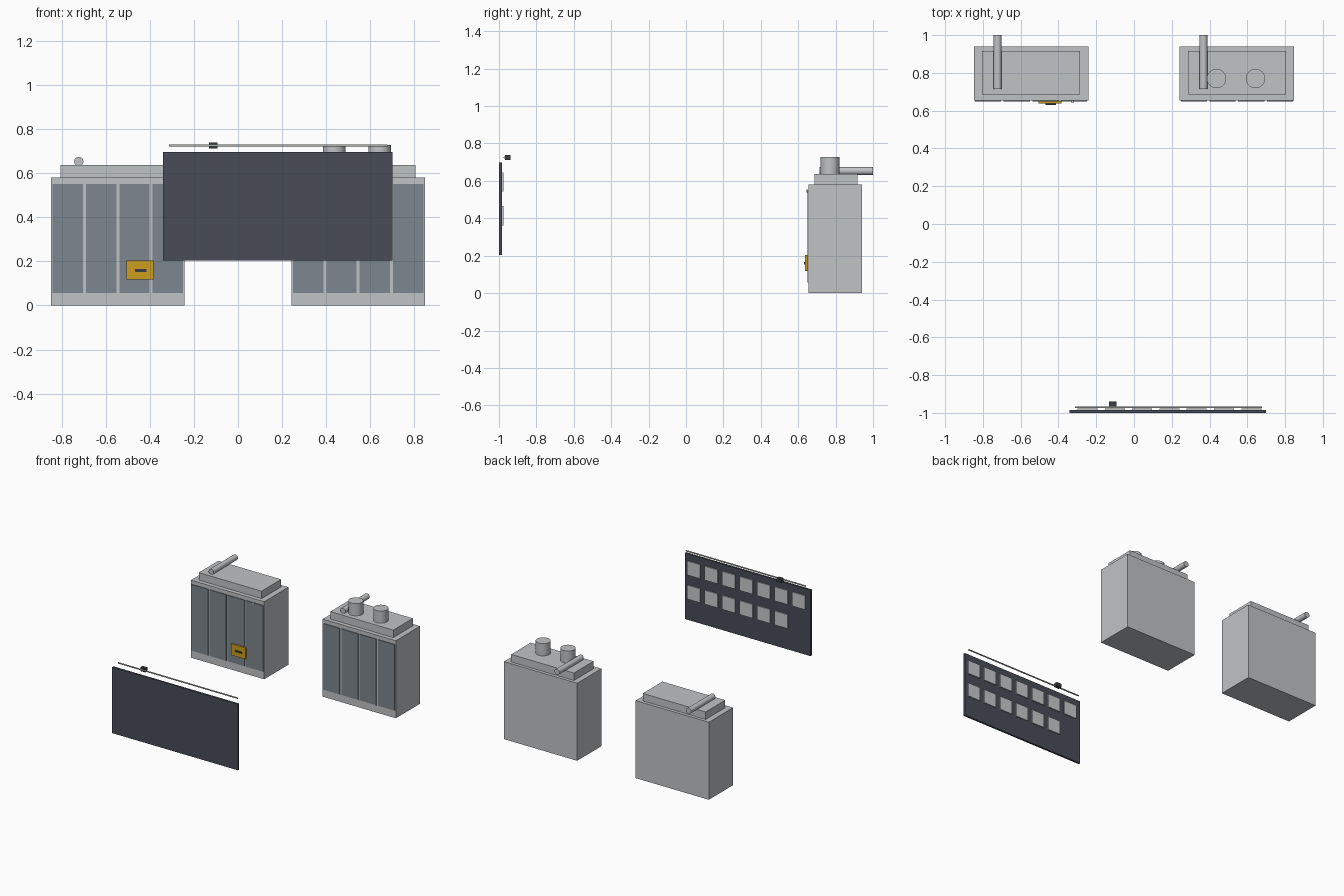
import bpy
import math

if "Cube" in bpy.data.objects:
    bpy.data.objects.remove(bpy.data.objects["Cube"])


def material(name, srgb):
    m = bpy.data.materials.new(name)
    lin = [(c / 255 / 12.92) if c < 11 else ((c / 255 + 0.055) / 1.055) ** 2.4 for c in srgb]
    m.diffuse_color = (*lin, 1)
    m.use_nodes = True
    m.node_tree.nodes["Principled BSDF"].inputs["Base Color"].default_value = m.diffuse_color
    return m


BODY = material("light grey", (192, 195, 197))
PANEL = material("slate grey", (126, 134, 142))
BOARD = material("dark slate", (72, 76, 86))
YELLOW = material("amber", (204, 158, 30))
DARK = material("charcoal", (58, 61, 66))
PLATE = material("pale grey", (198, 202, 205))
METAL = material("rail grey", (178, 184, 176))


def box(name, x, y, z, mat):
    """Box from (min, max) ranges on each axis."""
    bpy.ops.mesh.primitive_cube_add(size=1, location=[sum(r) / 2 for r in (x, y, z)])
    o = bpy.context.object
    o.name = name
    o.scale = [r[1] - r[0] for r in (x, y, z)]
    bpy.ops.object.transform_apply(location=False, rotation=False, scale=True)
    o.data.materials.append(mat)
    return o


def rod(name, centre, radius, length, mat, axis="Z", sides=32):
    rot = {"X": (0, math.pi / 2, 0), "Y": (math.pi / 2, 0, 0), "Z": (0, 0, 0)}[axis]
    bpy.ops.mesh.primitive_cylinder_add(vertices=sides, radius=radius, depth=length,
                                        location=centre, rotation=rot)
    o = bpy.context.object
    o.name = name
    o.data.materials.append(mat)
    bpy.ops.object.shade_smooth_by_angle(angle=math.radians(40))
    return o


# Two cabinets, each with a stepped cap, rear pipe and four front door panels
for side, cx in (("left", -0.545), ("right", 0.545)):
    box(side + "_cabinet", (cx - 0.303, cx + 0.303), (0.655, 0.941), (0, 0.58), BODY)
    box(side + "_cap", (cx - 0.26, cx + 0.26), (0.686, 0.917), (0.58, 0.636), BODY)
    rod(side + "_pipe", (cx - 0.177, 0.857, 0.653), 0.021, 0.286, BODY, "Y")
    for i in range(4):
        px = cx + (i - 1.5) * 0.1515
        box(f"{side}_door_panel_{i + 1}", (px - 0.069, px + 0.069), (0.649, 0.656),
            (0.057, 0.551), PANEL)

# Vent stubs on the right cabinet
for i, x in enumerate((0.437, 0.643)):
    rod(f"vent_stub_{i + 1}", (x, 0.77, 0.68), 0.051, 0.094, BODY)

# Yellow box with a dark slot, and a small knob on the left cabinet
box("yellow_box", (-0.505, -0.384), (0.637, 0.65), (0.118, 0.203), YELLOW)
box("yellow_box_slot", (-0.468, -0.414), (0.631, 0.638), (0.153, 0.165), DARK)
rod("door_knob", (-0.325, 0.647, 0.546), 0.008, 0.008, BODY, "Y", 16)

# Board with two rows of plates on its rear face
box("board", (-0.341, 0.70), (-1.0, -0.985), (0.203, 0.697), BOARD)
for row, (count, z) in enumerate(((7, 0.594), (6, 0.414))):
    for i in range(count):
        x = 0.621 - i * 0.1445
        box(f"plate_{row + 1}_{i + 1}", (x - 0.053, x + 0.053), (-0.986, -0.977),
            (z - 0.052, z + 0.052), PLATE)

# Rail above the board with its sliding block
rod("rail", (0.183, -0.97, 0.725), 0.005, 0.99, METAL, "X", 16)
box("rail_block", (-0.132, -0.092), (-0.967, -0.939), (0.711, 0.739), DARK)
